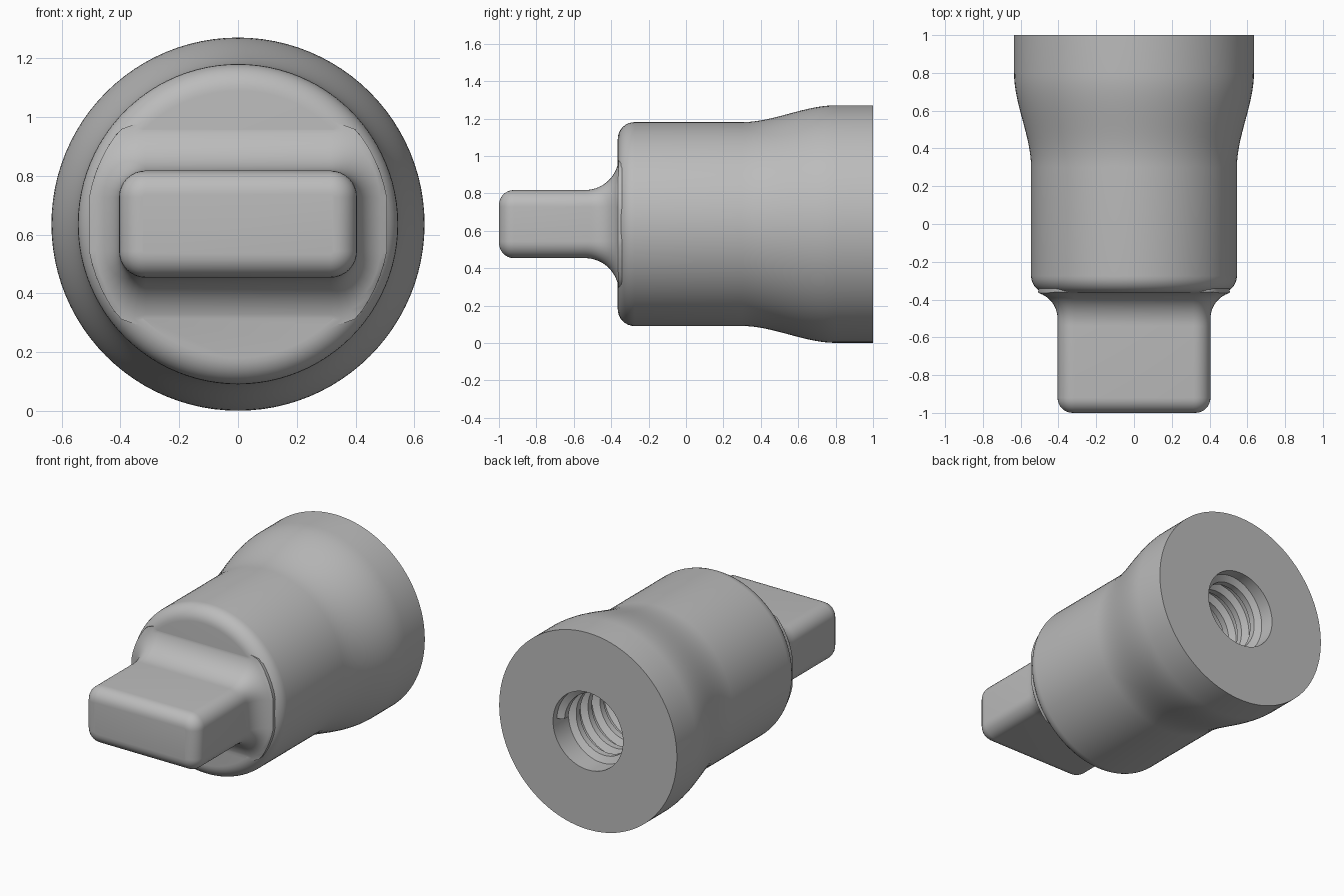
import bpy, bmesh, math
from math import sin, cos, pi, sqrt, tau

cube = bpy.data.objects.get("Cube")
if cube:
    bpy.data.objects.remove(cube)

AXIS_Z = 0.636
grey = bpy.data.materials.new("plain grey")
grey.use_nodes = True
colour = (0.5, 0.5, 0.5, 1)
grey.diffuse_color = colour
grey.node_tree.nodes["Principled BSDF"].inputs["Base Color"].default_value = colour


def loft(name, rings):
    """Skin a row of closed rings and cap both ends."""
    bm = bmesh.new()
    rows = [[bm.verts.new((x, y, z + AXIS_Z)) for x, y, z in ring] for ring in rings]
    for a, b in zip(rows, rows[1:]):
        for i in range(len(a)):
            j = (i + 1) % len(a)
            bm.faces.new((a[i], a[j], b[j], b[i]))
    bm.faces.new(rows[0])
    bm.faces.new(rows[-1])
    bmesh.ops.recalc_face_normals(bm, faces=bm.faces)
    mesh = bpy.data.meshes.new(name)
    bm.to_mesh(mesh)
    bm.free()
    mesh.materials.append(grey)
    obj = bpy.data.objects.new(name, mesh)
    bpy.context.collection.objects.link(obj)
    return obj


def circle(y, r, n=96):
    return [(r * cos(tau * i / n), y, r * sin(tau * i / n)) for i in range(n)]


# Turned body: rounded front edge, flared collar, blind bore from the back
profile = []
for i in range(9):
    t = pi / 2 * i / 8
    profile.append((-0.275 - 0.09 * cos(t), 0.455 + 0.09 * sin(t)))
for i in range(17):
    t = i / 16
    profile.append((0.3 + 0.5 * t, 0.545 + 0.09 * t * t * (3 - 2 * t)))
profile += [(1, 0.635), (1, 0.25), (0.1, 0.25)]
body = loft("body", [circle(y, r) for y, r in profile])


def section(y, fx, fz):
    """Rounded rectangle grown by fx and fz, kept inside the body's rim."""
    points = []
    for k, (sx, sz) in enumerate(((1, 1), (-1, 1), (-1, -1), (1, -1))):
        for i in range(9):
            t = pi / 2 * (k + i / 8)
            x = sx * 0.315 + (0.09 + fx) * cos(t)
            z = sz * 0.092 + (0.09 + fz) * sin(t)
            s = min(1, 0.515 / math.hypot(x, z))
            points.append((x * s, y, z * s))
    return points


def fillet(y, start, radius):
    d = min(max(y - start, 0), radius)
    return radius - sqrt(radius * radius - d * d)


# Flat tang: rounded nose, straight shank, flared root
rings = []
for i in range(8):
    t = pi / 2 * i / 7
    f = -0.08 * (1 - sin(t))
    rings.append(section(-1 + 0.08 * (1 - cos(t)), f, f))
for i in range(17):
    y = -0.54 + 0.179 * sin(pi / 2 * i / 16)
    rings.append(section(y, fillet(y, -0.5, 0.14), fillet(y, -0.54, 0.18)))
rings.append(section(-0.33, 0.1, 0.16))
tang = loft("tang", rings)

# Fuse the tang into the body
fuse = body.modifiers.new("fuse", "BOOLEAN")
fuse.operation = "UNION"
fuse.solver = "EXACT"
fuse.object = tang
bpy.context.view_layer.objects.active = body
body.select_set(True)
bpy.ops.object.modifier_apply(modifier=fuse.name)
bpy.data.objects.remove(tang)

# Internal screw thread: a trapezoid swept along a helix
PITCH, STEPS, TURNS = 0.12, 48, 6
trapezoid = ((-0.045, 0.255), (-0.02, 0.21), (0.02, 0.21), (0.045, 0.255))
coil = []
for i in range(STEPS * TURNS + 1):
    a = tau * i / STEPS
    y = 0.92 - PITCH * i / STEPS
    coil.append([(r * cos(a), y + d, r * sin(a)) for d, r in trapezoid])
thread = loft("screw_thread", coil)

for obj in (body, thread):
    bpy.ops.object.select_all(action="DESELECT")
    obj.select_set(True)
    bpy.context.view_layer.objects.active = obj
    bpy.ops.object.shade_smooth_by_angle(angle=math.radians(32))
